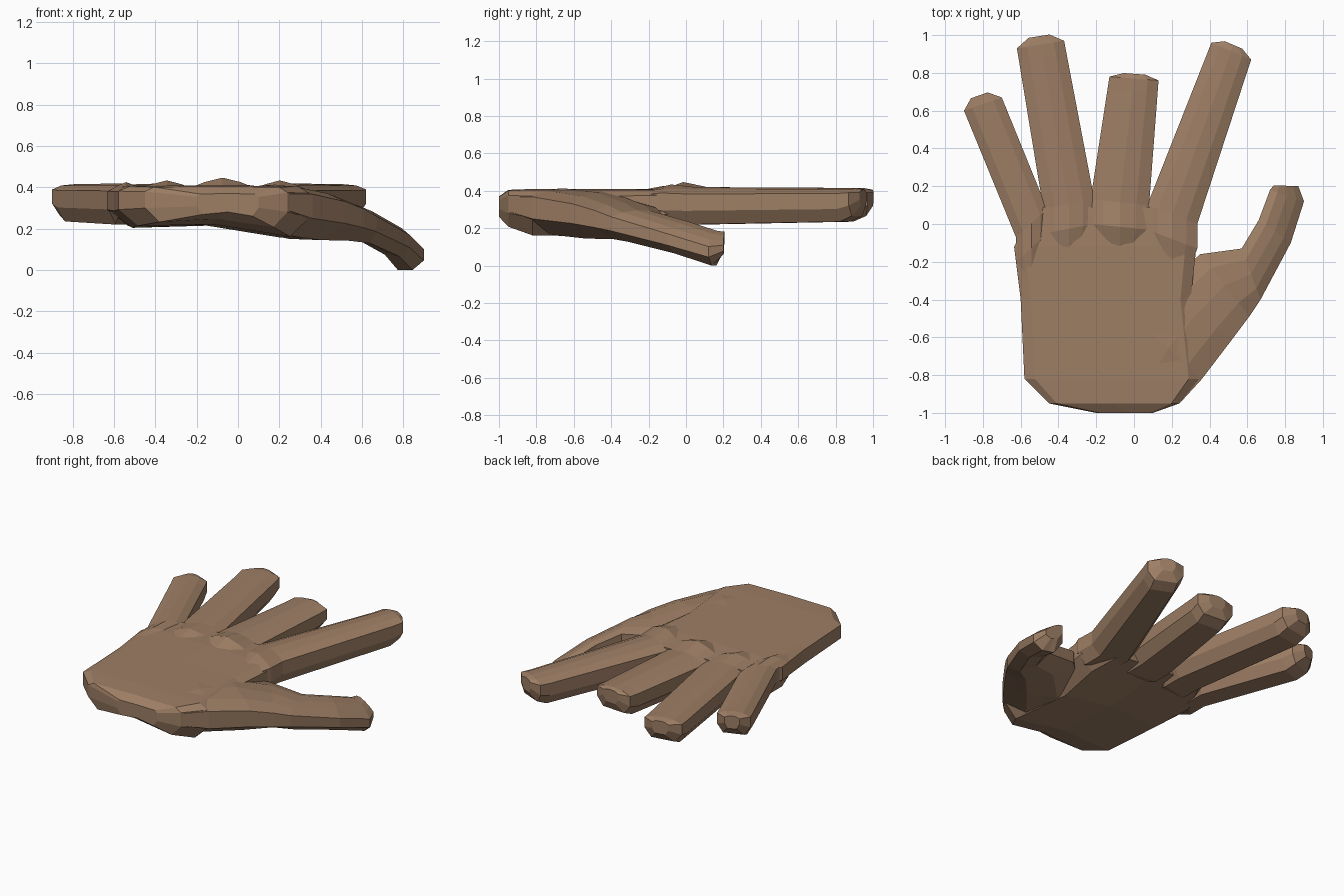
import bpy
import bmesh
from mathutils import Vector

default_cube = bpy.data.objects.get("Cube")
if default_cube:
    bpy.data.objects.remove(default_cube, do_unlink=True)

# Single skin colour
skin = bpy.data.materials.new("brown_skin")
skin_colour = (0.34, 0.21, 0.13, 1.0)
skin.diffuse_color = skin_colour
skin.use_nodes = True
shader = skin.node_tree.nodes["Principled BSDF"]
shader.inputs["Base Color"].default_value = skin_colour
shader.inputs["Roughness"].default_value = 0.8


def section(left, right, left_z, right_z, bevel=0.22, under=0.18, crown=0.02, arch=0.0):
    """Closed outline between two edges; each edge has a (top, bottom) height."""
    profile = [
        (0, 0.38), (0, 0.85), (bevel, 0.98), (0.5, 1 + crown), (1 - bevel, 0.98),
        (1, 0.85), (1, 0.38), (1 - under, 0), (0.5, arch), (under, 0),
    ]
    left, right = Vector(left), Vector(right)
    points = []
    for across, up in profile:
        position = left.lerp(right, across)
        top = left_z[0] + (right_z[0] - left_z[0]) * across
        bottom = left_z[1] + (right_z[1] - left_z[1]) * across
        points.append((position.x, position.y, bottom + (top - bottom) * up))
    return points


def loft(name, sections):
    """Skin a row of matching sections into a closed, flat-shaded part."""
    bm = bmesh.new()
    rings = [[bm.verts.new(point) for point in ring] for ring in sections]
    for ring, following in zip(rings, rings[1:]):
        count = len(ring)
        for i in range(count):
            j = (i + 1) % count
            bm.faces.new((ring[i], ring[j], following[j], following[i]))
    bm.faces.new(rings[0])
    bm.faces.new(rings[-1])
    bmesh.ops.recalc_face_normals(bm, faces=bm.faces[:])
    mesh = bpy.data.meshes.new(name)
    bm.to_mesh(mesh)
    bm.free()
    mesh.materials.append(skin)
    part = bpy.data.objects.new(name, mesh)
    bpy.context.collection.objects.link(part)
    return part


# Palm, from the rounded wrist to the finger roots:
# y, left x, right x, top, bottom at each side
palm_rows = [
    (-1.0, -0.2, 0.1, 0.37, 0.27, 0.26),
    (-0.95, -0.45, 0.24, 0.405, 0.235, 0.205),
    (-0.82, -0.58, 0.345, 0.41, 0.22, 0.155),
    (-0.4, -0.6, 0.3, 0.41, 0.21, 0.15),
    (-0.12, -0.635, 0.33, 0.41, 0.22, 0.19),
    (0.09, -0.52, 0.27, 0.4, 0.24, 0.22),
]
loft("palm", [
    section((x_left, y), (x_right, y), (top, low_left), (top, low_right),
            bevel=0.06, under=0.1, crown=0.0, arch=0.15)
    for y, x_left, x_right, top, low_left, low_right in palm_rows
])


def finger(name, base_left, base_right, tip_left, tip_right, rise, knuckle_top):
    """Straight finger with a raised knuckle and a tip bevelled underneath."""
    base_left, base_right = Vector(base_left), Vector(base_right)
    tip_left, tip_right = Vector(tip_left), Vector(tip_right)
    knuckle_left, knuckle_right = (base - Vector((0, 0.13))
                                   for base in (base_left, base_right))
    root_left, root_right = (knuckle_left.lerp(knuckle_right, across) - Vector((0, 0.12))
                             for across in (0.15, 0.85))
    along_left = (tip_left - base_left).normalized()
    along_right = (tip_right - base_right).normalized()
    forward = (along_left + along_right).normalized()
    sunk, body, end = (0.4, 0.26), (0.412, 0.22), (0.412, 0.235)
    knuckle, rim, cap = (knuckle_top, 0.22), (0.412, 0.265), (0.405, 0.32)
    loft(name, [
        section(root_left, root_right, sunk, sunk),
        section(knuckle_left, knuckle_right, knuckle, knuckle, crown=0.08),
        section(base_left, base_right, body, body, crown=0.04),
        section(tip_left - along_left * 0.07, tip_right - along_right * 0.07, end, end),
        section(tip_left, tip_right, rim, rim),
        section(tip_left.lerp(tip_right, 0.28) + forward * rise,
                tip_left.lerp(tip_right, 0.72) + forward * rise, cap, cap),
    ])


# Four fingers
finger("little_finger", (-0.625, -0.07), (-0.46, 0.08),
       (-0.9, 0.6), (-0.7, 0.67), rise=0.05, knuckle_top=0.41)
finger("ring_finger", (-0.48, 0.08), (-0.21, 0.13),
       (-0.62, 0.93), (-0.37, 0.97), rise=0.045, knuckle_top=0.418)
finger("middle_finger", (-0.23, 0.13), (0.08, 0.1),
       (-0.13, 0.78), (0.13, 0.76), rise=0.025, knuckle_top=0.43)
finger("index_finger", (0.07, 0.1), (0.335, 0.0),
       (0.41, 0.96), (0.62, 0.87), rise=0.035, knuckle_top=0.418)

# Thumb with its heel and web, drooping and rolling towards the tip:
# inner edge, outer edge, inner heights, outer heights
thumb_rows = [
    ((-0.1, -0.75), (0.25, -0.94), (0.395, 0.25), (0.395, 0.22)),
    ((0.0, -0.5), (0.36, -0.82), (0.412, 0.19), (0.405, 0.155)),
    ((0.13, -0.36), (0.52, -0.61), (0.412, 0.155), (0.365, 0.14)),
    ((0.35, -0.16), (0.61, -0.49), (0.335, 0.17), (0.325, 0.13)),
    ((0.57, -0.13), (0.67, -0.4), (0.3, 0.14), (0.285, 0.125)),
    ((0.66, 0.02), (0.83, -0.1), (0.26, 0.08), (0.19, 0.06)),
    ((0.72, 0.18), (0.9, 0.12), (0.21, 0.0), (0.12, 0.0)),
    ((0.74, 0.205), (0.87, 0.2), (0.2, 0.09), (0.12, 0.05)),
]
loft("thumb", [section(*row, under=0.3) for row in thumb_rows])
